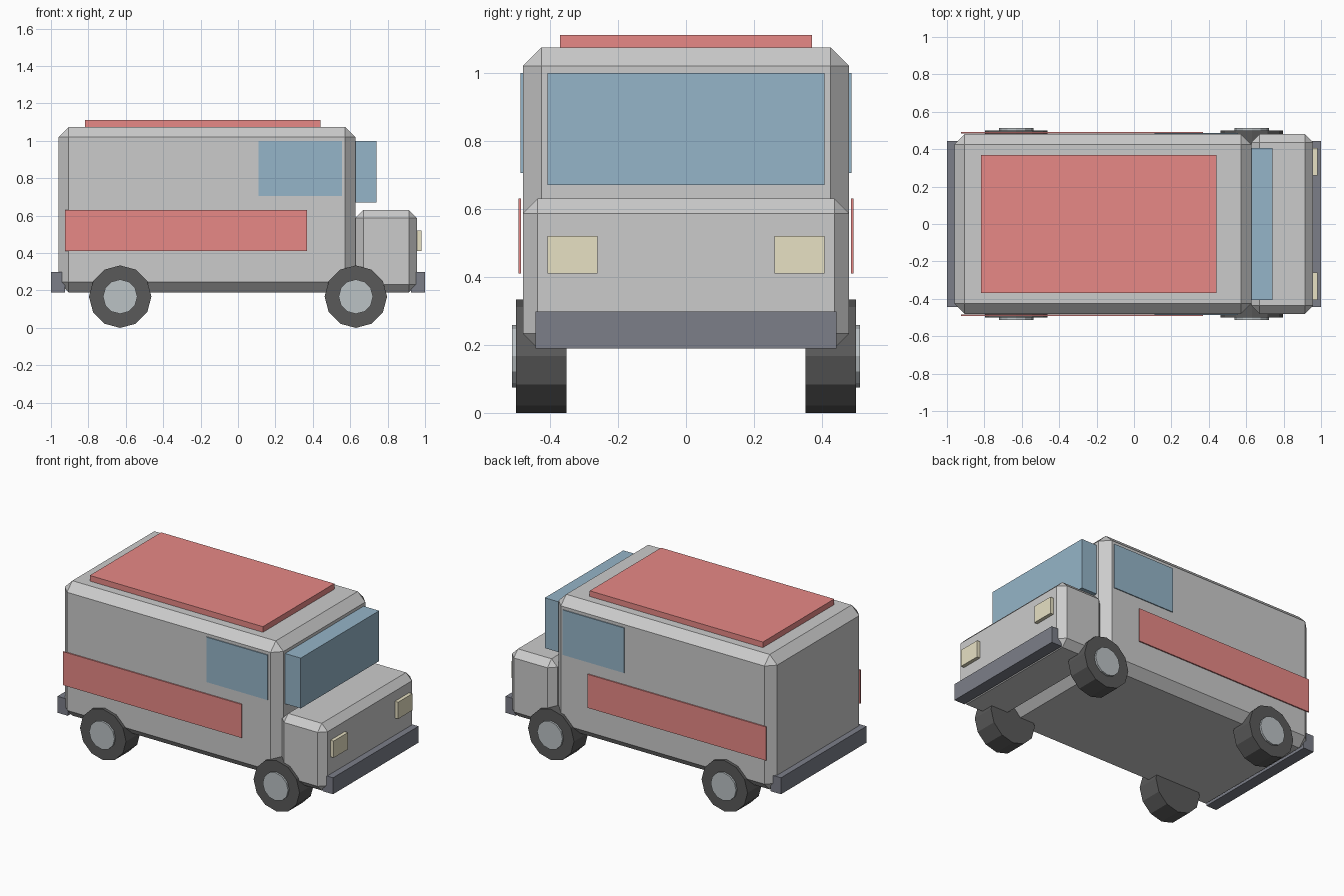
import bpy, math

if "Cube" in bpy.data.objects:
    bpy.data.objects.remove(bpy.data.objects["Cube"])


def material(name, r, g, b):
    m = bpy.data.materials.new(name)
    m.diffuse_color = (r, g, b, 1)
    m.use_nodes = True
    m.node_tree.nodes["Principled BSDF"].inputs["Base Color"].default_value = m.diffuse_color
    return m


RED = material("red_paint", 0.8, 0.25, 0.24)
GLASS = material("glass", 0.3, 0.46, 0.58)
LAMP = material("lamp", 0.8, 0.75, 0.55)
RUBBER = material("rubber", 0.1, 0.1, 0.1)
HUB = material("hub_metal", 0.5, 0.54, 0.56)
BUMPER = material("bumper", 0.2, 0.21, 0.25)


def box(name, x, y, z, mat=None, bevel=0):
    """Box from (min, max) pairs, with an optional flat chamfer."""
    bpy.ops.mesh.primitive_cube_add(size=1, location=[sum(r) / 2 for r in (x, y, z)])
    ob = bpy.context.object
    ob.name = name
    ob.scale = [r[1] - r[0] for r in (x, y, z)]
    bpy.ops.object.transform_apply(location=False, rotation=False, scale=True)
    if mat:
        ob.data.materials.append(mat)
    if bevel:
        mod = ob.modifiers.new("chamfer", "BEVEL")
        mod.width = bevel
        mod.segments = 1
    return ob


def disc(name, x, y, z, radius, mat):
    """12-sided cylinder lying along y."""
    bpy.ops.mesh.primitive_cylinder_add(vertices=12, radius=radius, depth=abs(y[1] - y[0]),
                                        location=(x, sum(y) / 2, z),
                                        rotation=(math.pi / 2, 0, 0))
    ob = bpy.context.object
    ob.name = name
    ob.data.materials.append(mat)


# Main shell and hood
box("body", (-0.96, 0.627), (-0.48, 0.48), (0.19, 1.075), bevel=0.055)
box("hood", (0.627, 0.957), (-0.48, 0.48), (0.19, 0.63), bevel=0.043)

# Windscreen and roof panel
box("windscreen", (0.62, 0.74), (-0.407, 0.407), (0.67, 1.0), GLASS)
box("roof_panel", (-0.817, 0.44), (-0.37, 0.37), (1.07, 1.112), RED)

# Bumpers
box("front_bumper", (0.925, 1.0), (-0.443, 0.443), (0.19, 0.298), BUMPER)
box("rear_bumper", (-1.0, -0.925), (-0.443, 0.443), (0.19, 0.298), BUMPER)

# Parts repeated on both sides
for side, s in (("right", -1), ("left", 1)):
    def span(a, b):
        return tuple(sorted((s * a, s * b)))

    box(side + "_window", (0.11, 0.555), span(0.47, 0.486), (0.705, 1.0), GLASS)
    box(side + "_stripe", (-0.925, 0.37), span(0.485, 0.493), (0.41, 0.63), RED)
    box(side + "_headlight", (0.95, 0.98), span(0.26, 0.407), (0.41, 0.52), LAMP)
    for end, x in (("front", 0.63), ("rear", -0.63)):
        disc(f"{end}_{side}_tyre", x, span(0.352, 0.5), 0.167, 0.167, RUBBER)
        disc(f"{end}_{side}_hub", x, span(0.45, 0.512), 0.167, 0.092, HUB)
